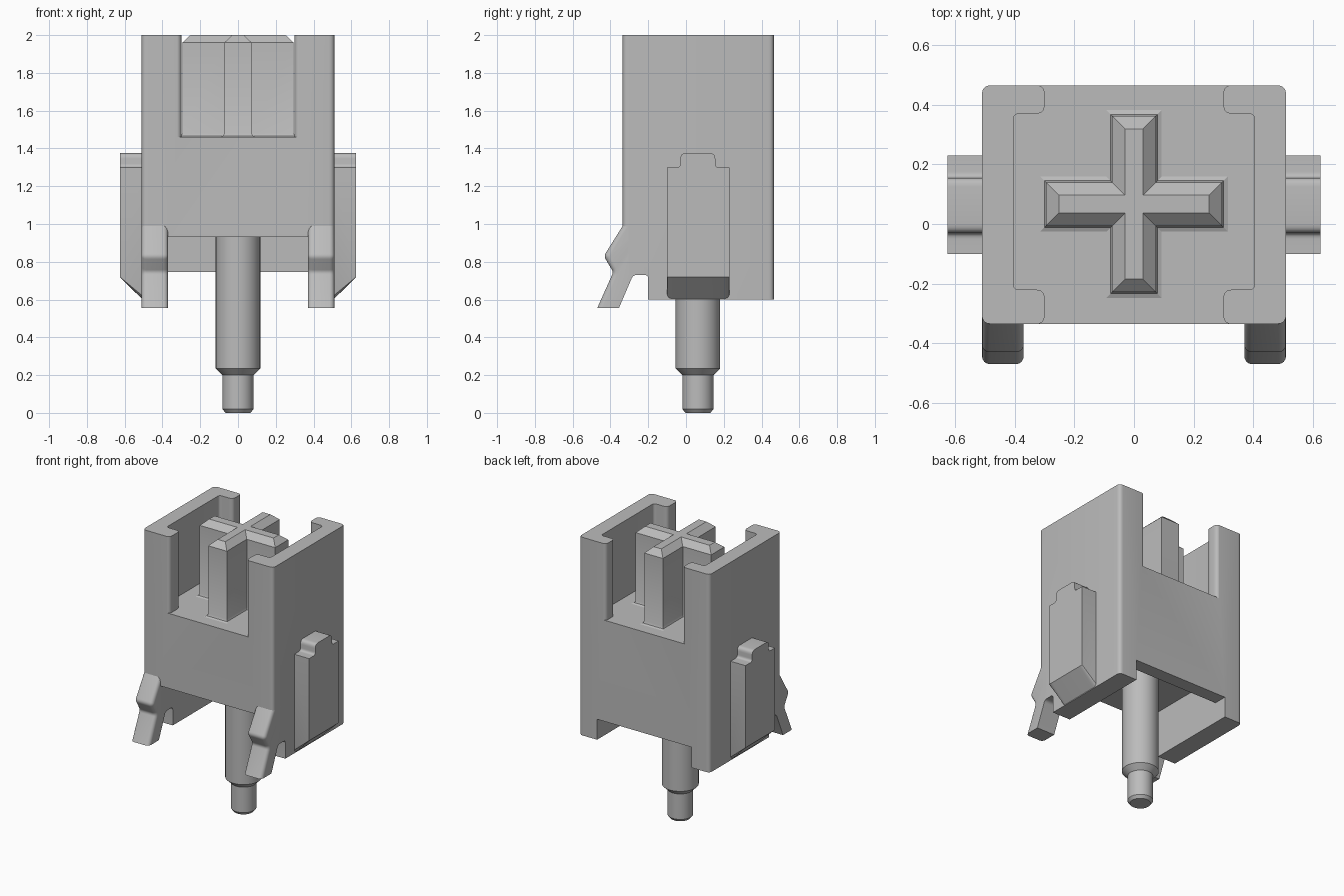
import bpy
import bmesh
from math import cos, sin, tau
from mathutils import Vector

if "Cube" in bpy.data.objects:
    bpy.data.objects.remove(bpy.data.objects["Cube"])

grey = bpy.data.materials.new("light grey plastic")
grey.use_nodes = True
colour = (0.5, 0.5, 0.5, 1)
grey.diffuse_color = colour
grey.node_tree.nodes["Principled BSDF"].inputs["Base Color"].default_value = colour


def loft(name, rings, edit=None):
    """Skin a stack of matching rings and cap both ends."""
    bm = bmesh.new()
    rows = [[bm.verts.new(p) for p in ring] for ring in rings]
    for low, high in zip(rows, rows[1:]):
        for i in range(len(low)):
            bm.faces.new((low[i - 1], low[i], high[i], high[i - 1]))
    bm.faces.new(rows[0][::-1])
    bm.faces.new(rows[-1])
    bmesh.ops.recalc_face_normals(bm, faces=bm.faces)
    if edit:
        edit(bm)
    mesh = bpy.data.meshes.new(name)
    bm.to_mesh(mesh)
    bm.free()
    mesh.materials.append(grey)
    obj = bpy.data.objects.new(name, mesh)
    bpy.context.collection.objects.link(obj)
    return obj


def rounded(points, steps=5):
    """Round each corner (u, v, radius) of a profile; radius is optional."""
    out = []
    for i, p in enumerate(points):
        here = Vector(p[:2])
        if len(p) == 2:
            out.append(here)
            continue
        before = Vector(points[i - 1][:2])
        after = Vector(points[(i + 1) % len(points)][:2])
        a = here + (before - here).normalized() * p[2]
        b = here + (after - here).normalized() * p[2]
        for k in range(steps + 1):
            t = k / steps
            out.append(a * (1 - t) ** 2 + here * 2 * t * (1 - t) + b * t * t)
    return out


def prism(name, points, axis, lo, hi, edit=None):
    prof = rounded(points)
    if axis == "z":
        rings = [[(u, v, w) for u, v in prof] for w in (lo, hi)]
    else:
        rings = [[(w, u, v) for u, v in prof] for w in (lo, hi)]
    return loft(name, rings, edit)


def smooth(obj):
    bpy.ops.object.select_all(action="DESELECT")
    obj.select_set(True)
    bpy.context.view_layer.objects.active = obj
    bpy.ops.object.shade_smooth_by_angle()


W, FRONT, BACK = 0.51, -0.335, 0.465
R = 0.03

# Housing block
housing = prism("housing", [(-W, FRONT, R), (W, FRONT, R), (W, BACK, R), (-W, BACK, R)],
                "z", 0.6, 2)

# Upper pocket, open through the front and back between rounded lips
edge = 0.001
half = [(0.45, FRONT - 0.2), (0.45, FRONT - edge), (0.3, FRONT - edge, R),
        (0.3, -0.22, R), (0.405, -0.22, 0.02), (0.405, 0.37, 0.02), (0.3, 0.37, R),
        (0.3, BACK + edge, R), (0.45, BACK + edge), (0.45, BACK + 0.2)]
pocket = half + [(-p[0], *p[1:]) for p in reversed(half)]
cutters = [prism("pocket_cutter", pocket, "z", 1.46, 2.2)]

# Underside channel with a lower back lip, and the step at the front of the feet
channel = [(-1, 0), (1, 0), (1, 0.745), (0.37, 0.745), (0.37, 0.93), (-1, 0.93)]
cutters.append(prism("channel_cutter", channel, "x", -0.37, 0.37))
step = [(-1, 0), (-0.2, 0), (-0.2, 0.73, 0.02), (-1, 0.73)]
cutters.append(prism("step_cutter", step, "x", -1, 1))

bpy.context.view_layer.objects.active = housing
for cutter in cutters:
    cutter.hide_render = True
    mod = housing.modifiers.new("cut", "BOOLEAN")
    mod.operation = "DIFFERENCE"
    mod.solver = "EXACT"
    mod.object = cutter
    bpy.ops.object.modifier_apply(modifier=mod.name)
    bpy.data.objects.remove(cutter)
smooth(housing)


# Cross-shaped post with chamfered top and flared foot
def plus(grow, z):
    a, b, cy = 0.295 + grow, 0.073 + grow, 0.067
    quarter = [(a, -b), (a, b), (b, b)]
    pts = []
    for _ in range(4):
        pts += quarter
        quarter = [(-y, x) for x, y in quarter]
    return [(x, y + cy, z) for x, y in pts]


smooth(loft("cross_post", [plus(0.02, 1.45), plus(0.02, 1.46), plus(0.006, 1.466),
                           plus(0, 1.48), plus(0, 1.96), plus(-0.043, 2)]))


# Locating pin
def circle(r, z, n=40):
    return [(r * cos(tau * i / n), 0.063 + r * sin(tau * i / n), z) for i in range(n)]


smooth(loft("locating_pin", [circle(r, z) for r, z in
                             ((0.066, 0), (0.082, 0.02), (0.082, 0.2),
                              (0.118, 0.235), (0.118, 0.95))]))

# Spring hooks at the lower front corners
hook = [(FRONT, 0.99), (-0.435, 0.83, 0.02), (-0.385, 0.745, 0.015), (-0.47, 0.555),
        (-0.355, 0.555), (-0.28, 0.73, 0.02), (-0.22, 0.73), (-0.22, 0.99)]


def round_front(bm):
    picked = []
    for e in bm.edges:
        mid = (e.verts[0].co + e.verts[1].co) / 2
        if abs(e.verts[0].co.x - e.verts[1].co.x) < edge and mid.y < -0.36 and mid.z > 0.6:
            picked.append(e)
    bmesh.ops.bevel(bm, geom=picked, offset=0.025, segments=4, profile=0.5, affect="EDGES")


# Side clips with a raised tab and a sloping lower end
clip = [(-0.1, 0.6, R), (0.23, 0.6, R), (0.23, 1.3), (0.155, 1.3, 0.02),
        (0.155, 1.375, R), (-0.03, 1.375, R), (-0.03, 1.3, 0.02), (-0.1, 1.3)]


def slope_bottom(bm):
    for v in bm.verts:
        if abs(v.co.x) > 0.6:
            v.co.z = max(v.co.z, 0.72)
    bmesh.ops.remove_doubles(bm, verts=bm.verts, dist=0.0005)


for side, s in (("left", 1), ("right", -1)):
    smooth(prism(side + "_hook", hook, "x", 0.37 * s, W * s, round_front))
    smooth(prism(side + "_clip", clip, "x", 0.505 * s, 0.626 * s, slope_bottom))
